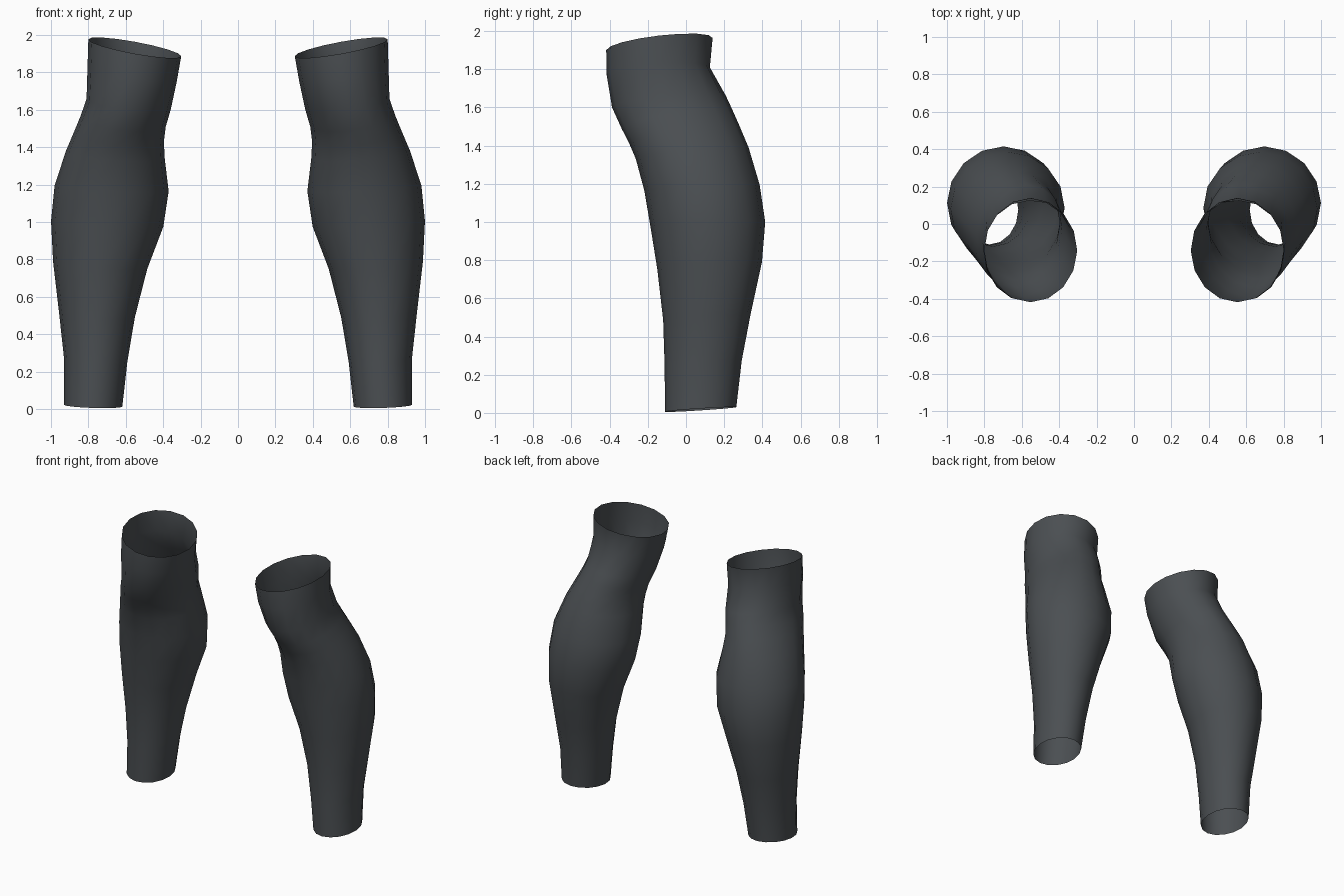
import bpy, bmesh, math

if "Cube" in bpy.data.objects:
    bpy.data.objects.remove(bpy.data.objects["Cube"])

SIDES = 16

# Silhouette profiles as (height, position)
OUTER = [(0, .93), (.27, .93), (.5, .955), (.8, .99), (1, 1), (1.2, .98),
         (1.38, .92), (1.55, .848), (1.65, .81), (1.98, .8)]
INNER = [(0, .62), (.25, .592), (.5, .55), (.75, .485), (.97, .4), (1.17, .37),
         (1.35, .393), (1.47, .398), (1.6, .36), (1.72, .333), (1.89, .303)]
FRONT = [(0, -.11), (.25, -.112), (.5, -.12), (.75, -.15), (1, -.19), (1.15, -.215),
         (1.3, -.25), (1.43, -.305), (1.55, -.37), (1.65, -.405), (1.8, -.418)]
BACK = [(0, .26), (.3, .295), (.55, .345), (.8, .4), (1, .415), (1.2, .385),
        (1.4, .325), (1.55, .26), (1.65, .215), (1.81, .125), (1.97, .14)]

# Ring levels as (height, sideways tilt, depth tilt)
RINGS = [(.018, .005, .012), (.26, .01, .015), (.5, .01, .015), (.77, .02, .02),
         (.99, .015, .01), (1.18, .015, .015), (1.36, .02, .03), (1.46, .03, .05),
         (1.54, .03, .05), (1.63, .03, .03), (1.79, .04, .02), (1.932, .045, .032)]


def sample(profile, z):
    if z <= profile[0][0]:
        return profile[0][1]
    for (z0, p0), (z1, p1) in zip(profile, profile[1:]):
        if z <= z1:
            return p0 + (p1 - p0) * (z - z0) / (z1 - z0)
    return profile[-1][1]


def make_leg(name, side, mat):
    bm = bmesh.new()
    loops = []
    for level, tilt_x, tilt_y in RINGS:
        loop = []
        for i in range(SIDES):
            a = 2 * math.pi * i / SIDES
            c, s = math.cos(a), math.sin(a)
            z = level + tilt_x * c + tilt_y * s
            x0, x1 = sample(INNER, z), sample(OUTER, z)
            y0, y1 = sample(FRONT, z), sample(BACK, z)
            x = (x0 + x1) / 2 + (x1 - x0) / 2 * c
            y = (y0 + y1) / 2 + (y1 - y0) / 2 * s
            loop.append(bm.verts.new((side * x, y, max(z, .004))))
        loops.append(loop)
    # Open tube walls
    for low, high in zip(loops, loops[1:]):
        for i in range(SIDES):
            j = (i + 1) % SIDES
            quad = [low[i], low[j], high[j], high[i]]
            bm.faces.new(quad if side > 0 else quad[::-1])
    for f in bm.faces:
        f.smooth = True
    mesh = bpy.data.meshes.new(name)
    bm.to_mesh(mesh)
    bm.free()
    mesh.materials.append(mat)
    obj = bpy.data.objects.new(name, mesh)
    bpy.context.collection.objects.link(obj)


fabric = bpy.data.materials.new("charcoal_fabric")
fabric.diffuse_color = (.07, .078, .085, 1)
fabric.use_nodes = True
fabric.node_tree.nodes["Principled BSDF"].inputs["Base Color"].default_value = fabric.diffuse_color

# Mirrored pair of leg sleeves
make_leg("left_leg_sleeve", 1, fabric)
make_leg("right_leg_sleeve", -1, fabric)
